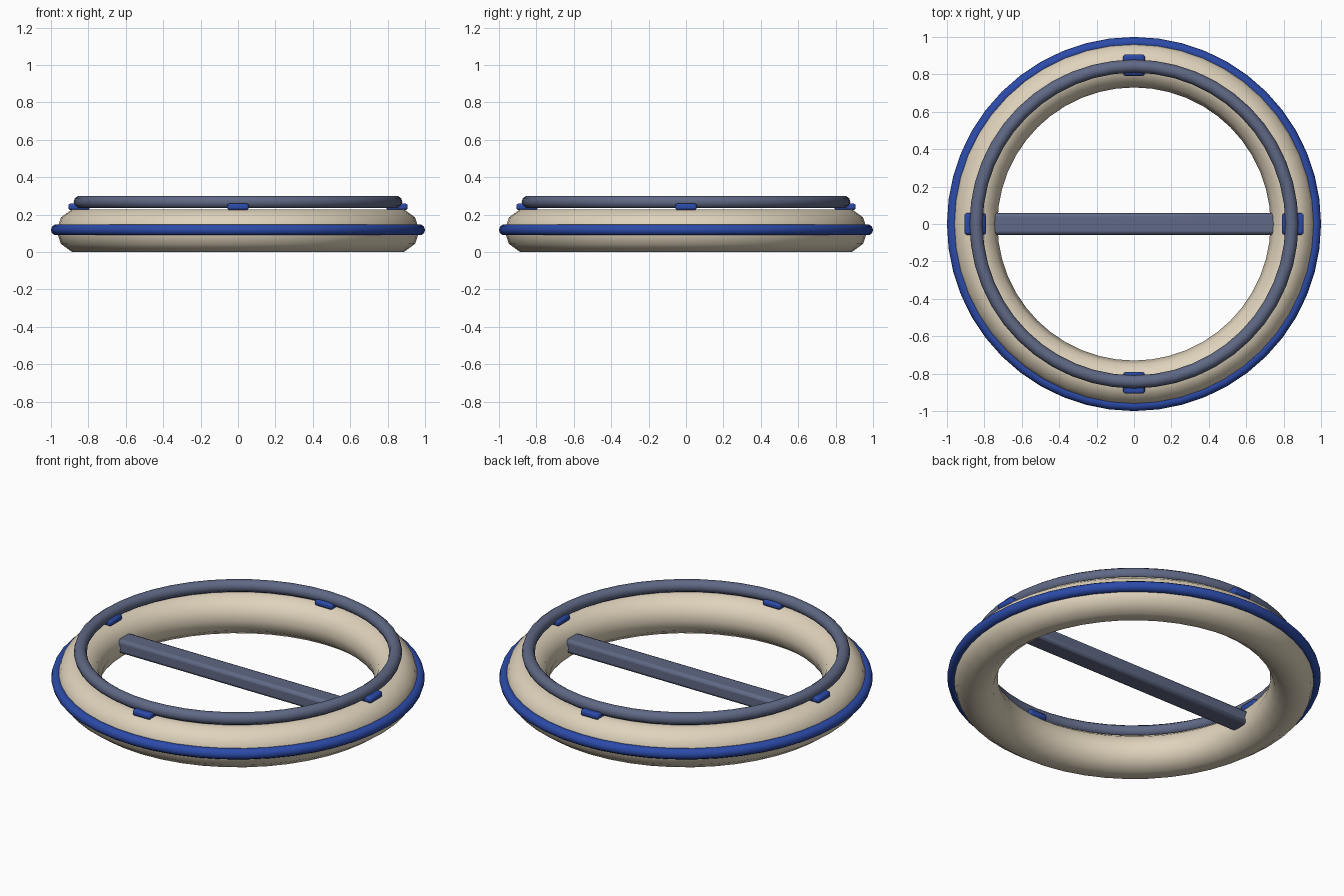
import bpy
import math

default = bpy.data.objects.get("Cube")
if default:
    bpy.data.objects.remove(default, do_unlink=True)


def make_material(name, rgb):
    mat = bpy.data.materials.new(name)
    mat.use_nodes = True
    color = (*rgb, 1.0)
    mat.diffuse_color = color
    mat.node_tree.nodes["Principled BSDF"].inputs["Base Color"].default_value = color
    return mat


cream = make_material("warm_cream", (0.74, 0.65, 0.50))
blue = make_material("royal_blue", (0.025, 0.07, 0.40))
slate = make_material("slate_grey", (0.115, 0.14, 0.235))


def finish(obj, name, mat, angle):
    obj.name = name
    obj.data.materials.clear()
    obj.data.materials.append(mat)
    bpy.ops.object.shade_smooth_by_angle(angle=math.radians(angle))
    return obj


def ring(name, mat, major, minor, z):
    bpy.ops.mesh.primitive_torus_add(
        major_radius=major, minor_radius=minor,
        major_segments=48, minor_segments=10, location=(0, 0, z))
    return finish(bpy.context.object, name, mat, 50)


def rounded_box(name, mat, size, location, bevel):
    bpy.ops.mesh.primitive_cube_add(size=1, location=location)
    obj = bpy.context.object
    obj.scale = size
    bpy.ops.object.transform_apply(location=False, rotation=False, scale=True)
    mod = obj.modifiers.new("rounded_edges", "BEVEL")
    mod.width = bevel
    mod.segments = 2
    return finish(obj, name, mat, 30)


# Padded body, outer bumper band and raised hand rail
ring("body_ring", cream, 0.85, 0.12, 0.114)
ring("bumper_band", blue, 0.97, 0.03, 0.118)
ring("top_rail", slate, 0.844, 0.035, 0.267)

# Four clips that hold the rail on the body
for i, side in enumerate(("left", "back", "right", "front")):
    a = i * math.pi / 2
    rounded_box("rail_clip_" + side, blue, (0.115, 0.115, 0.035),
                (0.85 * math.cos(a), 0.85 * math.sin(a), 0.241), 0.012)

# Bar across the opening, with its ends sunk into the body
rounded_box("cross_bar", slate, (1.52, 0.115, 0.08), (0, 0, 0.122), 0.018)
